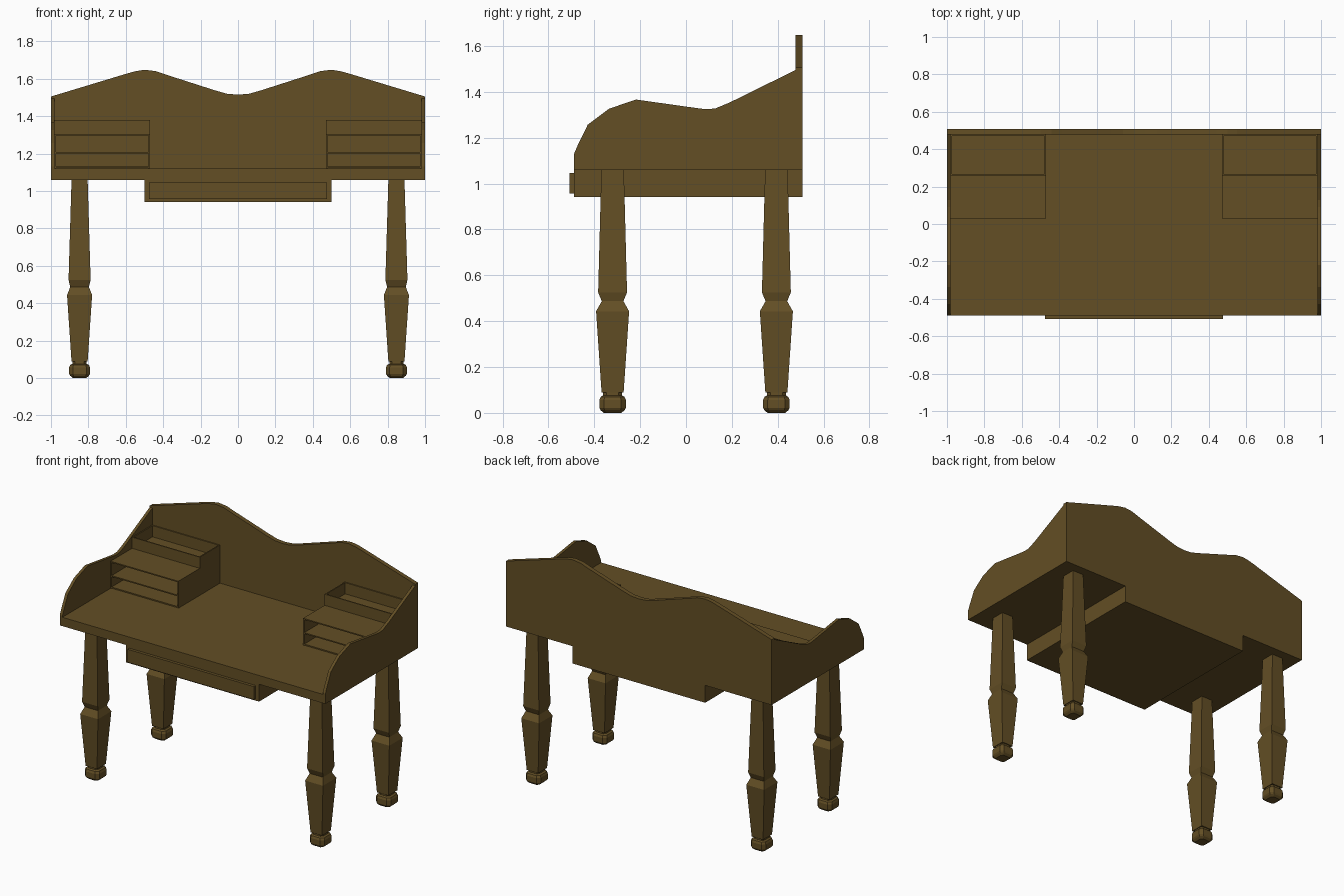
import bpy, bmesh

if "Cube" in bpy.data.objects:
    bpy.data.objects.remove(bpy.data.objects["Cube"])

wood = bpy.data.materials.new("dark_wood")
wood.diffuse_color = (0.125, 0.077, 0.018, 1)
wood.use_nodes = True
wood.node_tree.nodes["Principled BSDF"].inputs["Base Color"].default_value = wood.diffuse_color


def finish(name, bm):
    bmesh.ops.recalc_face_normals(bm, faces=bm.faces[:])
    me = bpy.data.meshes.new(name)
    bm.to_mesh(me)
    bm.free()
    me.materials.append(wood)
    ob = bpy.data.objects.new(name, me)
    bpy.context.collection.objects.link(ob)
    return ob


def add_box(bm, x0, x1, y0, y1, z0, z1):
    vs = bmesh.ops.create_cube(bm, size=1)["verts"]
    for v in vs:
        v.co = ((x0 + x1) / 2 + v.co.x * (x1 - x0),
                (y0 + y1) / 2 + v.co.y * (y1 - y0),
                (z0 + z1) / 2 + v.co.z * (z1 - z0))


def boxes(name, *dims):
    bm = bmesh.new()
    for d in dims:
        add_box(bm, *d)
    return finish(name, bm)


def panel(name, pts, offset):
    """Flat outline pushed along an offset."""
    bm = bmesh.new()
    face = bm.faces.new([bm.verts.new(p) for p in pts])
    ext = bmesh.ops.extrude_face_region(bm, geom=[face])["geom"]
    moved = [g for g in ext if isinstance(g, bmesh.types.BMVert)]
    bmesh.ops.translate(bm, verts=moved, vec=offset)
    return finish(name, bm)


def loft(name, sections, cx, cy, chamfer=0.0):
    """Stack of rectangular (or chamfered) rings: z, half width, half depth."""
    bm = bmesh.new()
    rings = []
    for z, hx, hy in sections:
        if chamfer:
            a, b = hx * (1 - chamfer), hy * (1 - chamfer)
            pts = [(hx, -b), (hx, b), (a, hy), (-a, hy), (-hx, b), (-hx, -b), (-a, -hy), (a, -hy)]
        else:
            pts = [(hx, -hy), (hx, hy), (-hx, hy), (-hx, -hy)]
        rings.append([bm.verts.new((cx + x, cy + y, z)) for x, y in pts])
    n = len(rings[0])
    for lo, hi in zip(rings, rings[1:]):
        for i in range(n):
            bm.faces.new((lo[i], lo[(i + 1) % n], hi[(i + 1) % n], hi[i]))
    bm.faces.new(rings[0])
    bm.faces.new(rings[-1])
    return finish(name, bm)


# Desk top, drawer case and drawer front
boxes("desk_top", (-1, 1, -0.488, 0.478, 1.06, 1.12))
boxes("drawer_case", (-0.5, 0.5, -0.488, 0.508, 0.942, 1.06))
boxes("drawer_front", (-0.475, 0.475, -0.508, -0.488, 0.956, 1.045))

# Curved back panel, outline mirrored about the centre
half = [(1, 1.06), (1, 1.505), (0.6, 1.626), (0.55, 1.64), (0.5, 1.648), (0.44, 1.641),
        (0.385, 1.622), (0.12, 1.537), (0.06, 1.52)]
outline = half + [(0, 1.515)] + [(-x, z) for x, z in reversed(half)]
panel("back_panel", [(x, 0.478, z) for x, z in outline], (0, 0.03, 0))

# Scrolled side panels
side = [(-0.488, 1.06), (-0.488, 1.13), (-0.472, 1.167), (-0.428, 1.257), (-0.336, 1.326),
        (-0.218, 1.366), (0.06, 1.327), (0.09, 1.324), (0.127, 1.327), (0.19, 1.353),
        (0.478, 1.495), (0.478, 1.06)]

t = 0.008
for s, label in ((-1, "left"), (1, "right")):
    panel(label + "_side_panel", [(s, y, z) for y, z in side], (-s * 0.02, 0, 0))

    def span(a, b):
        return tuple(sorted((s * a, s * b)))
    inner, outer = 0.47, 0.981
    wall_in, wall_out, full = span(inner, inner + t), span(outer - t, outer), span(inner, outer)
    # Open-fronted letter shelves
    boxes(label + "_shelves",
          (*wall_in, 0.03, 0.478, 1.12, 1.302), (*wall_out, 0.03, 0.478, 1.12, 1.302),
          *[(*full, 0.03, 0.478, z - t, z) for z in (1.13, 1.208, 1.304)])
    # Open-topped tray above
    boxes(label + "_tray",
          (*wall_in, 0.26, 0.478, 1.3, 1.38), (*wall_out, 0.26, 0.478, 1.3, 1.38),
          (*full, 0.26, 0.26 + t, 1.3, 1.38), (*full, 0.478 - t, 0.478, 1.3, 1.38))

# Tapered square legs with chamfered feet
leg = [(0.088, 0.043, 0.048), (0.443, 0.067, 0.072), (0.487, 0.05, 0.047),
       (0.525, 0.059, 0.063), (1.06, 0.043, 0.049)]
foot = [(0, 0.036, 0.038), (0.012, 0.05, 0.053), (0.022, 0.056, 0.058), (0.056, 0.056, 0.058),
        (0.07, 0.05, 0.052), (0.076, 0.038, 0.041), (0.09, 0.038, 0.041)]
for x, lr in ((-0.847, "left"), (0.847, "right")):
    for y, fb in ((-0.32, "front"), (0.394, "back")):
        loft(f"{fb}_{lr}_leg", leg, x, y)
        loft(f"{fb}_{lr}_foot", foot, x, y, 0.35)
